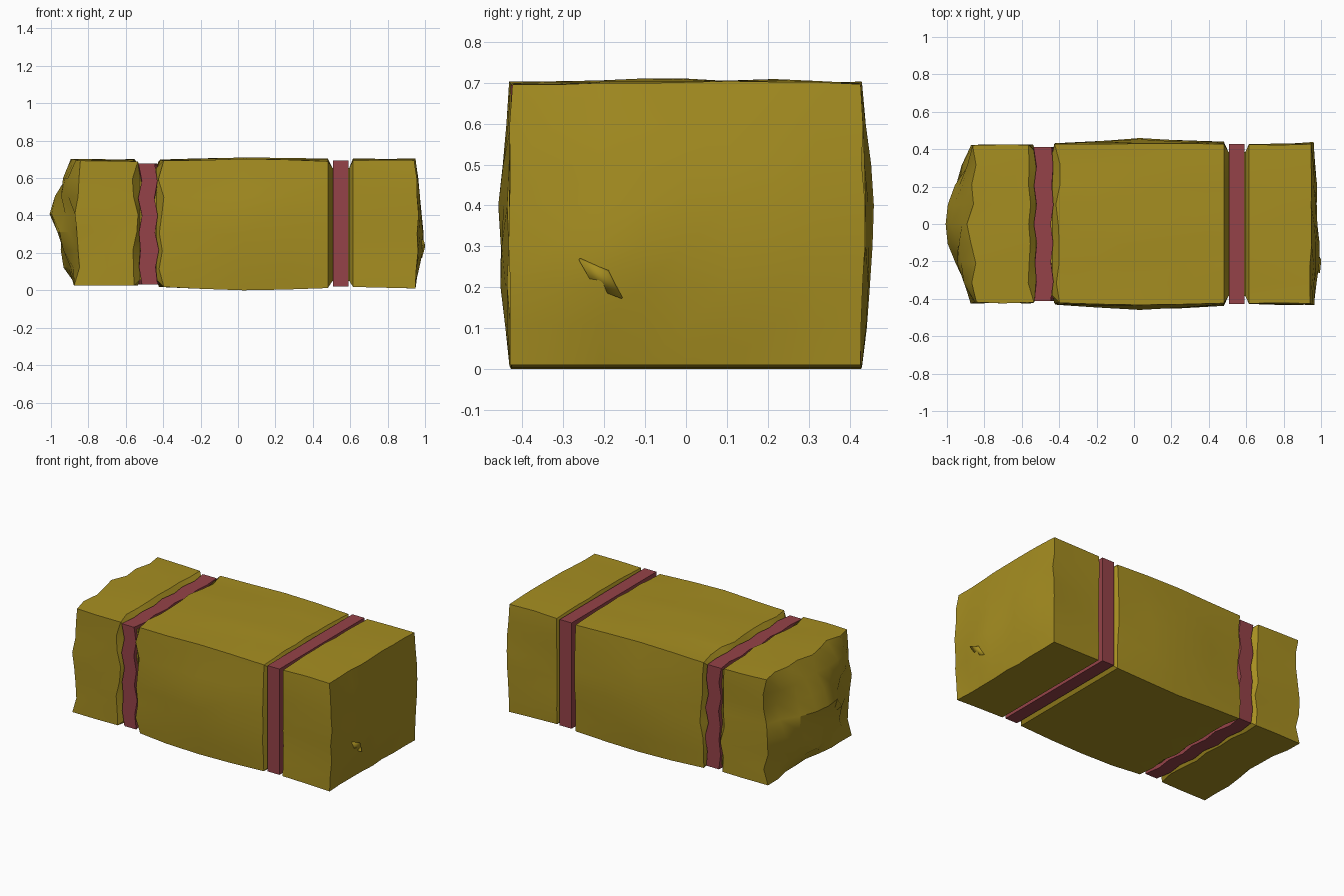
import bpy, bmesh, math, random

if "Cube" in bpy.data.objects:
    bpy.data.objects.remove(bpy.data.objects["Cube"])

random.seed(4)
NY, NZ = 8, 7


def material(name, col):
    m = bpy.data.materials.new(name)
    m.diffuse_color = (*col, 1)
    m.use_nodes = True
    m.node_tree.nodes["Principled BSDF"].inputs["Base Color"].default_value = m.diffuse_color
    return m


straw = material("straw", (0.38, 0.27, 0.015))
twine = material("twine", (0.30, 0.055, 0.065))


def finish(bm, name, mat, angle):
    bmesh.ops.recalc_face_normals(bm, faces=bm.faces)
    me = bpy.data.meshes.new(name)
    bm.to_mesh(me)
    bm.free()
    ob = bpy.data.objects.new(name, me)
    bpy.context.collection.objects.link(ob)
    me.materials.append(mat)
    bpy.ops.object.select_all(action='DESELECT')
    ob.select_set(True)
    bpy.context.view_layer.objects.active = ob
    bpy.ops.object.shade_smooth_by_angle(angle=math.radians(angle))
    return ob


def lattice_box(stations, place, caps=True):
    """Box skin: rings of rectangle points along x, with gridded end caps."""
    bm, vs = bmesh.new(), {}
    n = len(stations) - 1

    def v(i, j, k):
        if (i, j, k) not in vs:
            vs[i, j, k] = bm.verts.new(place(i, j, k))
        return vs[i, j, k]

    for i in range(n):
        for k in (0, NZ):
            for j in range(NY):
                bm.faces.new([v(i, j, k), v(i + 1, j, k), v(i + 1, j + 1, k), v(i, j + 1, k)])
        for j in (0, NY):
            for k in range(NZ):
                bm.faces.new([v(i, j, k), v(i + 1, j, k), v(i + 1, j, k + 1), v(i, j, k + 1)])
    if caps:
        for i in (0, n):
            for j in range(NY):
                for k in range(NZ):
                    bm.faces.new([v(i, j, k), v(i, j + 1, k), v(i, j + 1, k + 1), v(i, j, k + 1)])
    return bm


# Bale: x, y half width, side bulge, bottom z, top z
bale = [(-0.86, 0.42, 0.0, 0.025, 0.695), (-0.70, 0.42, 0.0, 0.025, 0.69),
        (-0.55, 0.42, 0.0, 0.025, 0.69),
        (-0.525, 0.385, 0.0, 0.055, 0.655), (-0.435, 0.385, 0.0, 0.055, 0.655),
        (-0.41, 0.423, 0.005, 0.018, 0.69), (-0.2, 0.427, 0.015, 0.008, 0.695),
        (0.03, 0.43, 0.025, 0.0, 0.70), (0.25, 0.428, 0.018, 0.004, 0.697),
        (0.48, 0.425, 0.01, 0.012, 0.693),
        (0.505, 0.385, 0.0, 0.05, 0.655), (0.595, 0.385, 0.0, 0.05, 0.655),
        (0.615, 0.422, 0.0, 0.018, 0.693), (0.78, 0.422, 0.005, 0.014, 0.695),
        (0.945, 0.425, 0.008, 0.01, 0.695)]


def bale_point(i, j, k):
    x, w, bulge, z0, z1 = bale[i]
    s, t = 2 * j / NY - 1, k / NZ
    y, z = s * w, z0 + (z1 - z0) * t
    groove = i in (3, 4, 10, 11)
    if j in (0, NY) and not groove:
        y += s * (bulge * math.sin(math.pi * t) + random.uniform(-0.003, 0.006))
    if k == NZ and not groove:
        z += 0.008 * (1 - s * s) + random.uniform(-0.004, 0.004)
    if i in (2, 5):                       # ragged edge beside the left tie
        x += random.uniform(-0.016, 0.016)
    inner = 0 < j < NY and 0 < k < NZ
    if i == 0:                            # torn, lumpy left end
        peak = max(0, 1 - math.hypot(y, z - 0.4) / 0.36)
        x -= 0.13 * peak
        if inner:
            x -= 0.02 + (0 if peak > 0.8 else random.uniform(-0.035, 0.03))
        else:
            x += random.uniform(-0.02, 0.02)
    if i == len(bale) - 1:                # gently swollen right end
        x += 0.035 * math.sin(math.pi * t) * (1 - 0.5 * s * s)
        x += 0.02 * max(0, 1 - math.hypot(y + 0.18, z - 0.25) / 0.2)
        x += random.uniform(-0.005, 0.005)
    return x, y, z


finish(lattice_box(bale, bale_point), "straw_bale", straw, 28)


# Twine ties sitting in the grooves
def tie(name, xs, w, z0, z1, wave):
    rows = [(xs[0], 0.04), (xs[0], 0.0), (xs[1], 0.0), (xs[1], 0.04)]
    offs = {}

    def point(i, j, k):
        x, inset = rows[i]
        key = (i // 2, j, k)
        if key not in offs:
            offs[key] = wave * (-1) ** (j + k) * random.uniform(0.2, 1)
        s, t = 2 * j / NY - 1, k / NZ
        a, b = z0 + inset, z1 - inset
        return x + offs[key], s * (w - inset), a + (b - a) * t

    finish(lattice_box(rows, point, caps=False), name, twine, 30)


tie("left_tie", (-0.525, -0.435), 0.412, 0.03, 0.678, 0.012)
tie("right_tie", (0.508, 0.592), 0.428, 0.02, 0.695, 0.0)

# Loose straw flake on the right end
bm = bmesh.new()
bm.faces.new([bm.verts.new(p) for p in [(0.985, -0.26, 0.27), (0.992, -0.19, 0.24),
                                        (0.975, -0.155, 0.175), (0.97, -0.22, 0.2)]])
flake = finish(bm, "loose_flake", straw, 30)
sol = flake.modifiers.new("thickness", 'SOLIDIFY')
sol.thickness = 0.02
sol.offset = 0
